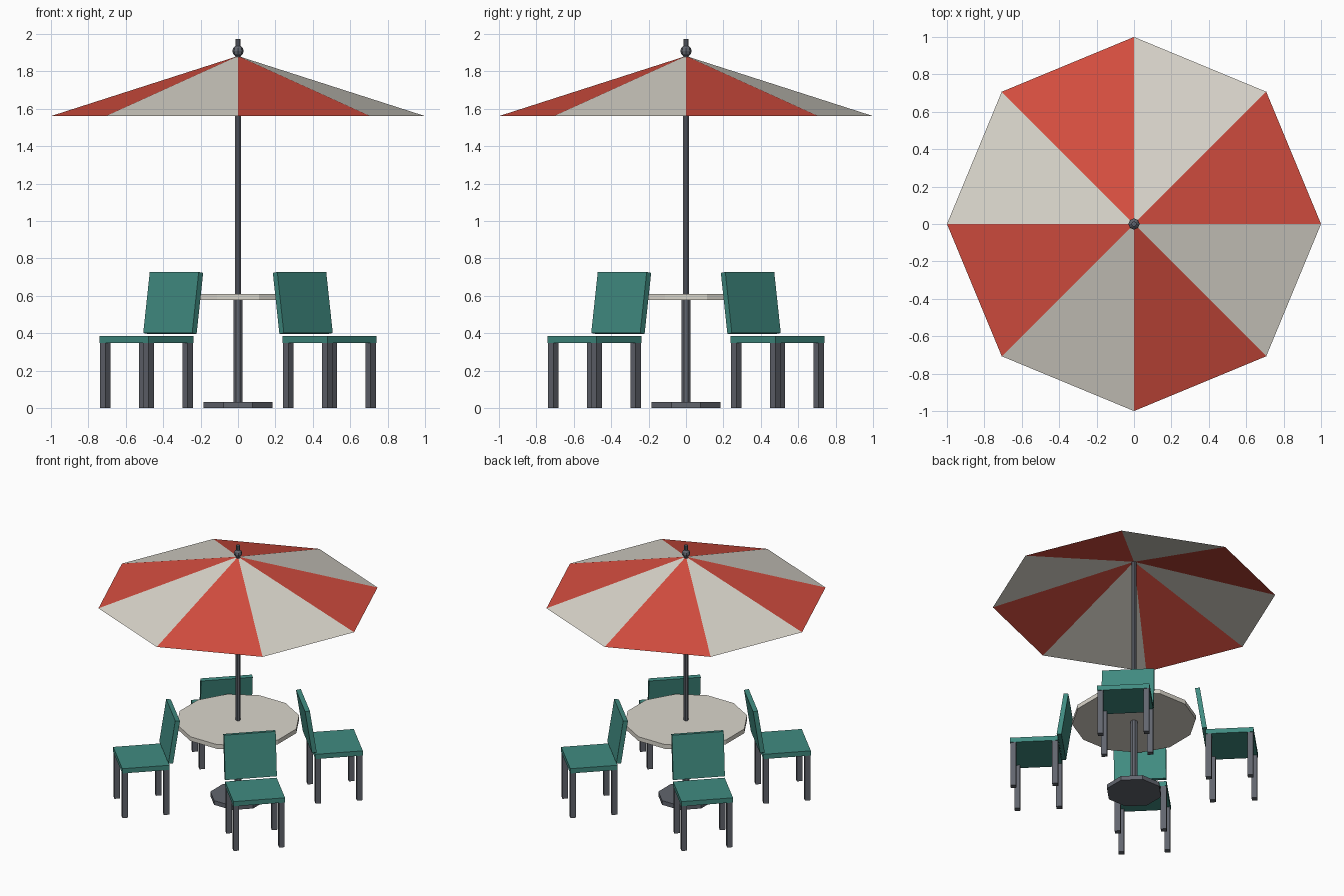
import bpy, bmesh, math
from mathutils import Matrix, Vector

if "Cube" in bpy.data.objects:
    bpy.data.objects.remove(bpy.data.objects["Cube"], do_unlink=True)


def material(name, rgb):
    m = bpy.data.materials.new(name)
    m.use_nodes = True
    color = (*rgb, 1.0)
    m.diffuse_color = color
    m.node_tree.nodes["Principled BSDF"].inputs["Base Color"].default_value = color
    return m


CREAM = material("cream", (0.70, 0.67, 0.60))
RED = material("red", (0.66, 0.075, 0.05))
TEAL = material("teal", (0.052, 0.26, 0.22))
METAL = material("dark_metal", (0.12, 0.13, 0.155))


def add(name, bm, *mats):
    mesh = bpy.data.meshes.new(name)
    bm.to_mesh(mesh)
    bm.free()
    for m in mats:
        mesh.materials.append(m)
    obj = bpy.data.objects.new(name, mesh)
    bpy.context.scene.collection.objects.link(obj)
    return obj


def cylinder(name, sides, radius, z0, z1, mat):
    """Prism around z with a flat side facing the front."""
    bm = bmesh.new()
    place = Matrix.Translation((0, 0, (z0 + z1) / 2)) @ Matrix.Rotation(math.pi / sides, 4, "Z")
    bmesh.ops.create_cone(bm, cap_ends=True, segments=sides, radius1=radius,
                          radius2=radius, depth=z1 - z0, matrix=place)
    return add(name, bm, mat)


def box(name, size, place, mat):
    bm = bmesh.new()
    bmesh.ops.create_cube(bm, size=1, matrix=place @ Matrix.Diagonal((*size, 1)))
    return add(name, bm, mat)


# Stand, table and pole
cylinder("base_plate", 8, 0.2, 0, 0.033, METAL)
cylinder("table_stem", 8, 0.026, 0.033, 0.578, METAL)
cylinder("table_top", 12, 0.438, 0.578, 0.611, CREAM)
cylinder("umbrella_pole", 8, 0.017, 0.611, 1.88, METAL)

# Finial
cylinder("finial_tip", 8, 0.014, 1.87, 1.972, METAL)
bm = bmesh.new()
bmesh.ops.create_uvsphere(bm, u_segments=8, v_segments=6, radius=0.03,
                          matrix=Matrix.Translation((0, 0, 1.909)))
add("finial_ball", bm, METAL)

# Canopy: open eight-sided cone with alternating panels
bm = bmesh.new()
apex = bm.verts.new((0, 0, 1.882))
rim = [bm.verts.new((math.cos(i * math.pi / 4), math.sin(i * math.pi / 4), 1.561))
       for i in range(8)]
for i in range(8):
    panel = bm.faces.new((rim[i], rim[(i + 1) % 8], apex))
    panel.material_index = i % 2
add("canopy", bm, RED, CREAM)

# Chairs on the diagonals: local x points away from the table
WIDTH, DEPTH, LEG = 0.37, 0.34, 0.04
for n in range(4):
    turn = Matrix.Rotation(math.radians(45 + 90 * n), 4, "Z")
    chair = turn @ Matrix.Translation((0.692, 0, 0))
    box(f"chair_{n + 1}_seat", (DEPTH, WIDTH, 0.037),
        chair @ Matrix.Translation((0, 0, 0.367)), TEAL)
    tilt = Matrix.Rotation(-0.15, 4, "Y")
    box(f"chair_{n + 1}_backrest", (0.034, WIDTH, 0.33),
        chair @ Matrix.Translation((-0.202, 0, 0.562)) @ tilt, TEAL)
    for sx in (-1, 1):
        for sy in (-1, 1):
            spot = Vector((sx * 0.148, sy * 0.163, 0.175))
            side = ("inner" if sx < 0 else "outer") + ("_a" if sy < 0 else "_b")
            box(f"chair_{n + 1}_leg_{side}", (LEG, LEG, 0.35),
                chair @ Matrix.Translation(spot), METAL)
